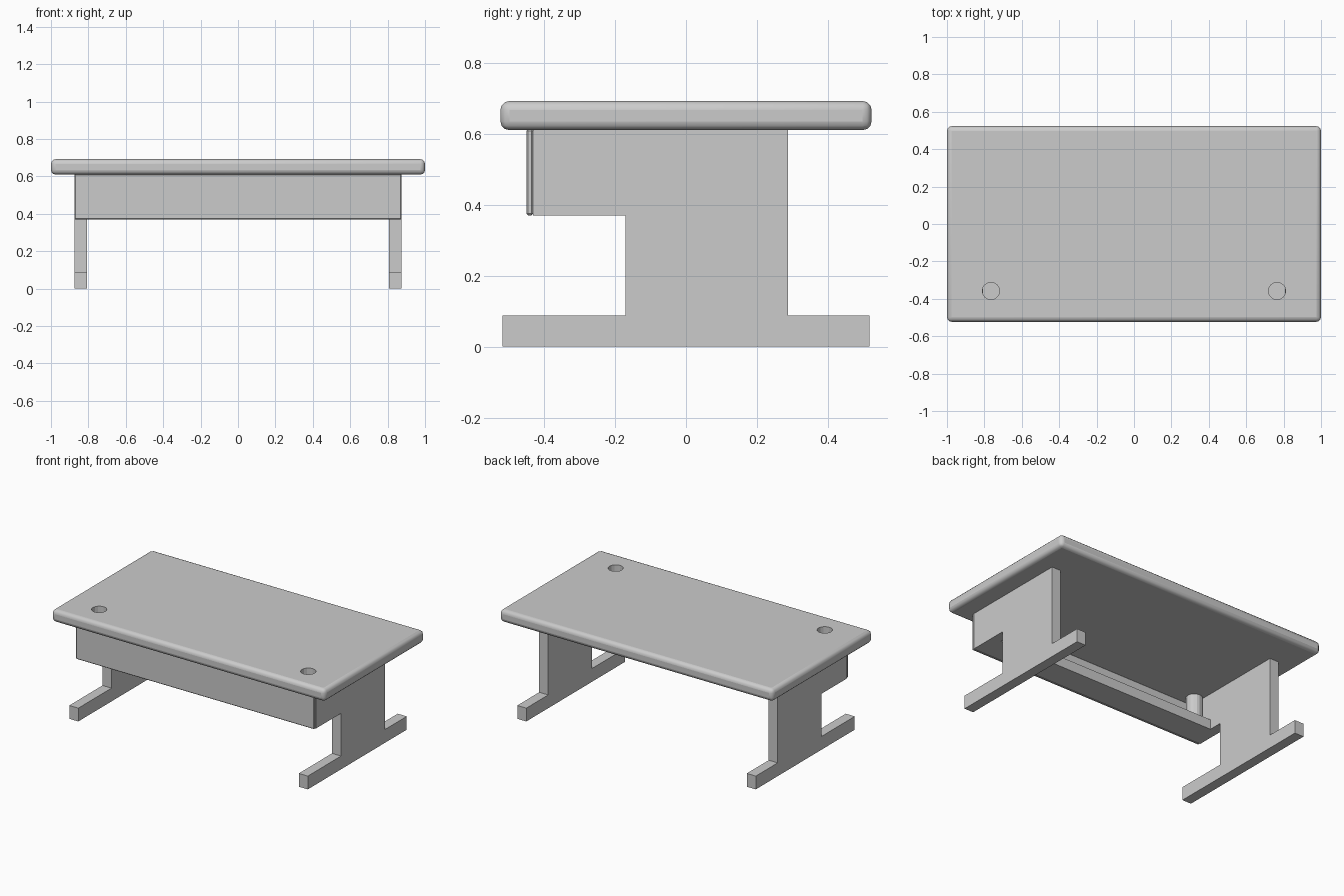
import bpy, bmesh, math

if "Cube" in bpy.data.objects:
    bpy.data.objects.remove(bpy.data.objects["Cube"])


def add_mesh(name, bm):
    bmesh.ops.recalc_face_normals(bm, faces=bm.faces[:])
    mesh = bpy.data.meshes.new(name)
    bm.to_mesh(mesh)
    bm.free()
    obj = bpy.data.objects.new(name, mesh)
    bpy.context.collection.objects.link(obj)
    return obj


def box(name, x, y, z):
    bm = bmesh.new()
    bmesh.ops.create_cube(bm, size=1)
    for v in bm.verts:
        v.co.x = x[0] + (v.co.x + 0.5) * (x[1] - x[0])
        v.co.y = y[0] + (v.co.y + 0.5) * (y[1] - y[0])
        v.co.z = z[0] + (v.co.z + 0.5) * (z[1] - z[0])
    return add_mesh(name, bm)


def extrude_x(name, profile, x0, x1):
    bm = bmesh.new()
    face = bm.faces.new([bm.verts.new((x0, y, z)) for y, z in profile])
    new = bmesh.ops.extrude_face_region(bm, geom=[face])["geom"]
    bmesh.ops.translate(bm, vec=(x1 - x0, 0, 0),
                        verts=[g for g in new if isinstance(g, bmesh.types.BMVert)])
    return add_mesh(name, bm)


def bevel(obj, width, segments):
    mod = obj.modifiers.new("Bevel", "BEVEL")
    mod.width, mod.segments = width, segments


def tube(name, x, y, z0, z1, r_out, r_in, sides=16):
    bm = bmesh.new()
    rings = [[bm.verts.new((x + r * math.cos(2 * math.pi * i / sides),
                            y + r * math.sin(2 * math.pi * i / sides), z))
              for i in range(sides)]
             for r, z in ((r_out, z0), (r_out, z1), (r_in, z1), (r_in, z0))]
    for k in range(4):
        a, b = rings[k], rings[(k + 1) % 4]
        for i in range(sides):
            j = (i + 1) % sides
            bm.faces.new((a[i], a[j], b[j], b[i]))
    return add_mesh(name, bm)


# Rounded table top
top = box("table_top", (-1, 1), (-0.523, 0.523), (0.61, 0.692))
bevel(top, 0.025, 3)

# Front panel with a cable tray behind it
panel = box("front_panel", (-0.873, 0.873), (-0.45, -0.43), (0.37, 0.612))
bevel(panel, 0.005, 1)
extrude_x("cable_tray",
          [(-0.431, 0.37), (-0.26, 0.37), (-0.26, 0.435), (-0.28, 0.435),
           (-0.28, 0.39), (-0.431, 0.39)], -0.808, 0.808)

# Side legs: upper plate, post and long foot in one profile
leg_profile = [(-0.517, 0), (0.517, 0), (0.517, 0.088), (0.288, 0.088),
               (0.288, 0.612), (-0.431, 0.612), (-0.431, 0.37), (-0.17, 0.37),
               (-0.17, 0.088), (-0.517, 0.088)]

for side, s in (("left", -1), ("right", 1)):
    extrude_x(side + "_leg", leg_profile, s * 0.807, s * 0.873)

    # Cable hole through the top, with a sleeve running down to the tray
    bpy.ops.mesh.primitive_cylinder_add(vertices=16, radius=0.046, depth=0.3,
                                        location=(s * 0.765, -0.358, 0.65))
    cutter = bpy.context.object
    cutter.name = side + "_hole_cutter"
    cutter.hide_render = True
    cutter.display_type = "WIRE"
    cutter.hide_set(True)
    cut = top.modifiers.new("Hole", "BOOLEAN")
    cut.operation, cut.solver, cut.object = "DIFFERENCE", "EXACT", cutter
    tube(side + "_cable_sleeve", s * 0.765, -0.358, 0.388, 0.612, 0.05, 0.046)

# Smooth shading on the rounded top edges
bpy.ops.object.select_all(action="DESELECT")
top.select_set(True)
bpy.context.view_layer.objects.active = top
bpy.ops.object.shade_smooth_by_angle(angle=math.radians(35))
